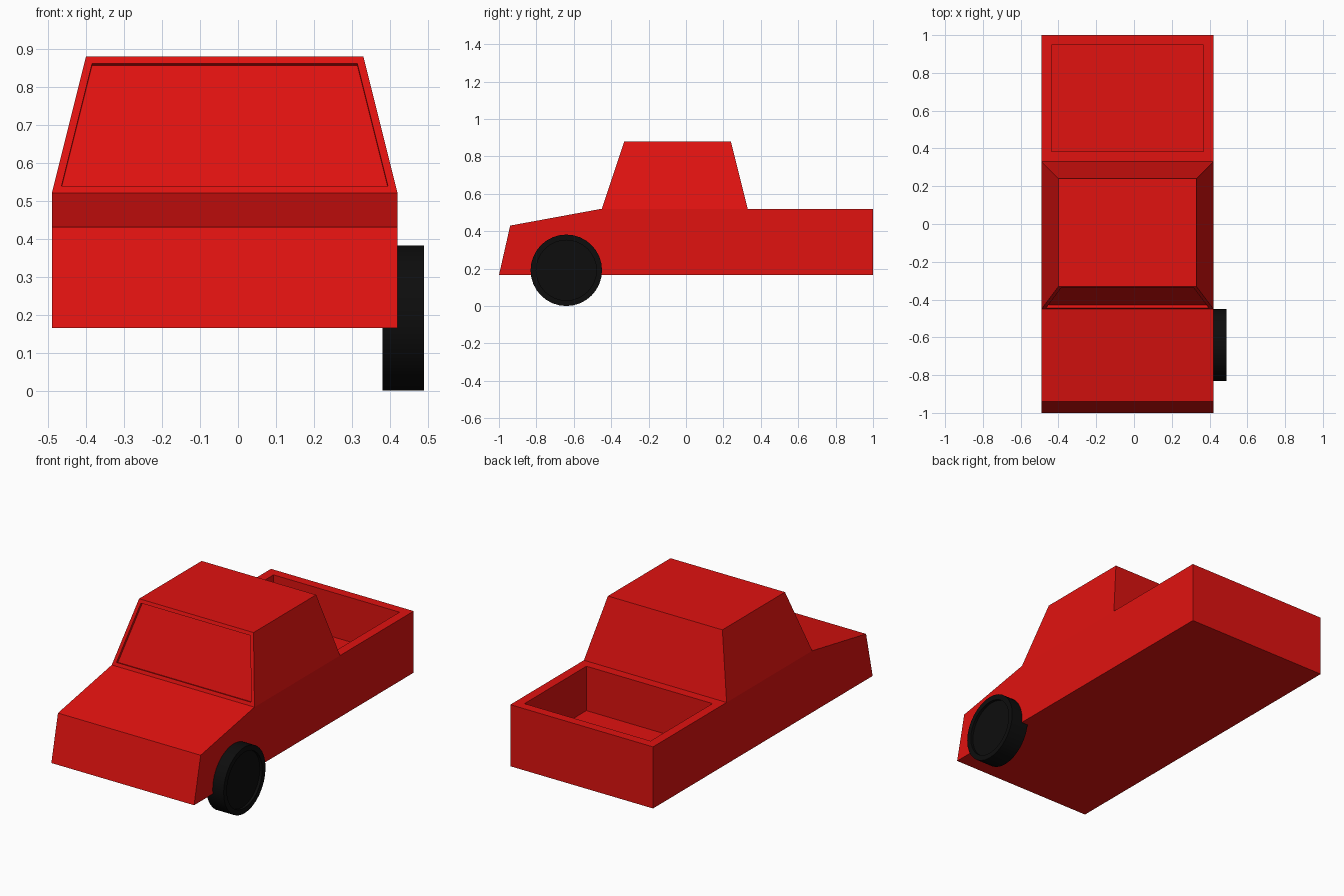
import bpy, bmesh, math
from mathutils import Matrix

if "Cube" in bpy.data.objects:
    bpy.data.objects.remove(bpy.data.objects["Cube"])


def finish(bm, name, colour):
    bmesh.ops.recalc_face_normals(bm, faces=bm.faces)
    mesh = bpy.data.meshes.new(name)
    bm.to_mesh(mesh)
    bm.free()
    obj = bpy.data.objects.new(name, mesh)
    bpy.context.collection.objects.link(obj)
    mat = bpy.data.materials.new(name + "_paint")
    mat.diffuse_color = (*colour, 1)
    mat.use_nodes = True
    mat.node_tree.nodes["Principled BSDF"].inputs["Base Color"].default_value = mat.diffuse_color
    mesh.materials.append(mat)
    return obj


def face_near(bm, y, z):
    return min(bm.faces, key=lambda f: (f.calc_center_median().y - y) ** 2
               + (f.calc_center_median().z - z) ** 2
               + (f.calc_center_median().x + 0.035) ** 2)


def recess(bm, face, margin, depth):
    bmesh.ops.inset_region(bm, faces=[face], thickness=margin, use_even_offset=True)
    shift = -face.normal.normalized() * depth
    new = bmesh.ops.extrude_discrete_faces(bm, faces=[face])["faces"][0]
    bmesh.ops.translate(bm, verts=new.verts, vec=shift)


# Body: side profile swept across the width
X0, X1 = -0.49, 0.42
profile = [(-1, 0.165), (-0.94, 0.43), (-0.45, 0.52), (0.33, 0.52), (1, 0.52), (1, 0.165)]
bm = bmesh.new()
left, right = [[bm.verts.new((x, y, z)) for y, z in profile] for x in (X0, X1)]
bm.faces.new(left)
bm.faces.new(right[::-1])
n = len(profile)
for i in range(n):
    j = (i + 1) % n
    bm.faces.new((left[i], right[i], right[j], left[j]))
bmesh.ops.recalc_face_normals(bm, faces=bm.faces)

# Cab: raised from the middle of the deck and tapered to the roof
roof = bmesh.ops.extrude_discrete_faces(bm, faces=[face_near(bm, -0.06, 0.52)])["faces"][0]
for v in roof.verts:
    v.co.x = -0.40 if v.co.x < 0 else 0.33
    v.co.y = -0.33 if v.co.y < 0 else 0.24
    v.co.z = 0.88
bm.normal_update()

# Windscreen and open load bed
recess(bm, face_near(bm, -0.39, 0.70), 0.02, 0.015)
recess(bm, face_near(bm, 0.665, 0.52), 0.053, 0.256)
finish(bm, "truck_body", (0.75, 0.006, 0.005))

# Wheel: single front right wheel with a dished outer face
bm = bmesh.new()
bmesh.ops.create_cone(bm, cap_ends=True, segments=32, radius1=0.191, radius2=0.191, depth=0.11,
                      matrix=Matrix.Translation((0.435, -0.64, 0.191))
                      @ Matrix.Rotation(math.pi / 2, 4, "Y"))
bm.normal_update()
outer = max(bm.faces, key=lambda f: f.calc_center_median().x)
recess(bm, outer, 0.03, 0.015)
wheel = finish(bm, "front_wheel", (0.004, 0.004, 0.004))
bpy.context.view_layer.objects.active = wheel
wheel.select_set(True)
bpy.ops.object.shade_smooth_by_angle(angle=math.radians(30))
